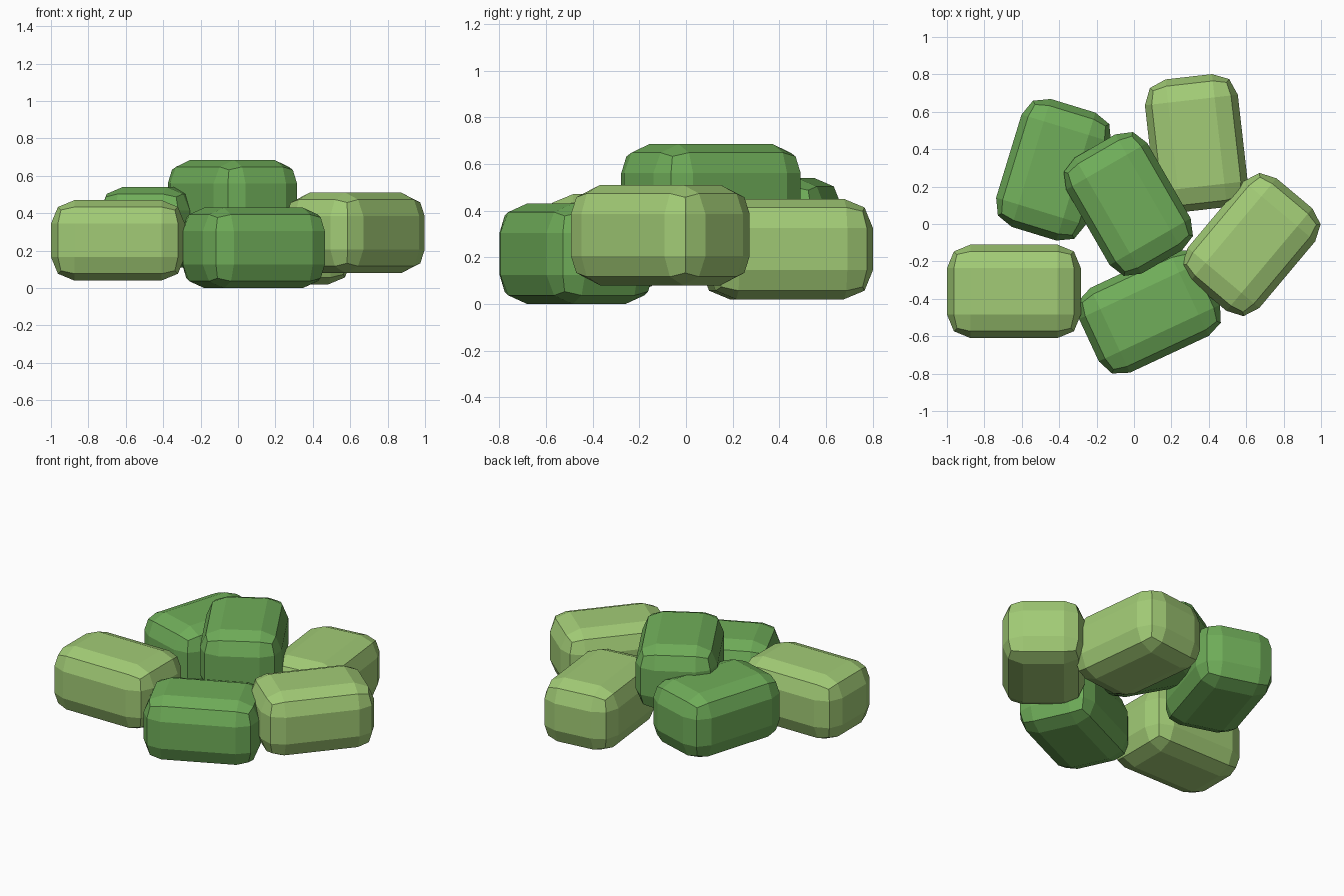
import bpy, bmesh
from math import radians
from mathutils import Matrix

if "Cube" in bpy.data.objects:
    bpy.data.objects.remove(bpy.data.objects["Cube"])

LENGTH, WIDTH, HEIGHT, ROUND = 0.715, 0.50, 0.43, 0.125


def material(name, rgb):
    m = bpy.data.materials.new(name)
    m.diffuse_color = (*rgb, 1)
    m.use_nodes = True
    m.node_tree.nodes["Principled BSDF"].inputs["Base Color"].default_value = m.diffuse_color
    return m


light = material("light_green", (0.36, 0.60, 0.18))
dark = material("dark_green", (0.16, 0.42, 0.10))


def block(name, x, y, base, angle, mat):
    """Flat-shaded box with two-step rounded edges, turned about z."""
    bm = bmesh.new()
    bmesh.ops.create_cube(bm, size=1, matrix=Matrix.Diagonal((LENGTH, WIDTH, HEIGHT, 1)))
    bmesh.ops.bevel(bm, geom=bm.edges[:], offset=ROUND, segments=2,
                    profile=0.5, affect='EDGES')
    me = bpy.data.meshes.new(name)
    bm.to_mesh(me)
    bm.free()
    me.materials.append(mat)
    ob = bpy.data.objects.new(name, me)
    ob.location = (x, y, base + HEIGHT / 2)
    ob.rotation_euler.z = radians(angle)
    bpy.context.collection.objects.link(ob)


# Ring of five blocks, each at a slightly different height
block("left_block", -0.642, -0.36, 0.04, 0, light)
block("front_block", 0.083, -0.47, 0.00, 25, dark)
block("right_block", 0.628, -0.11, 0.08, 50, light)
block("back_right_block", 0.333, 0.432, 0.02, 96.5, light)
block("back_left_block", -0.43, 0.29, 0.11, 73, dark)
# Block resting on top of the ring
block("top_block", -0.03, 0.107, 0.255, 120, dark)
